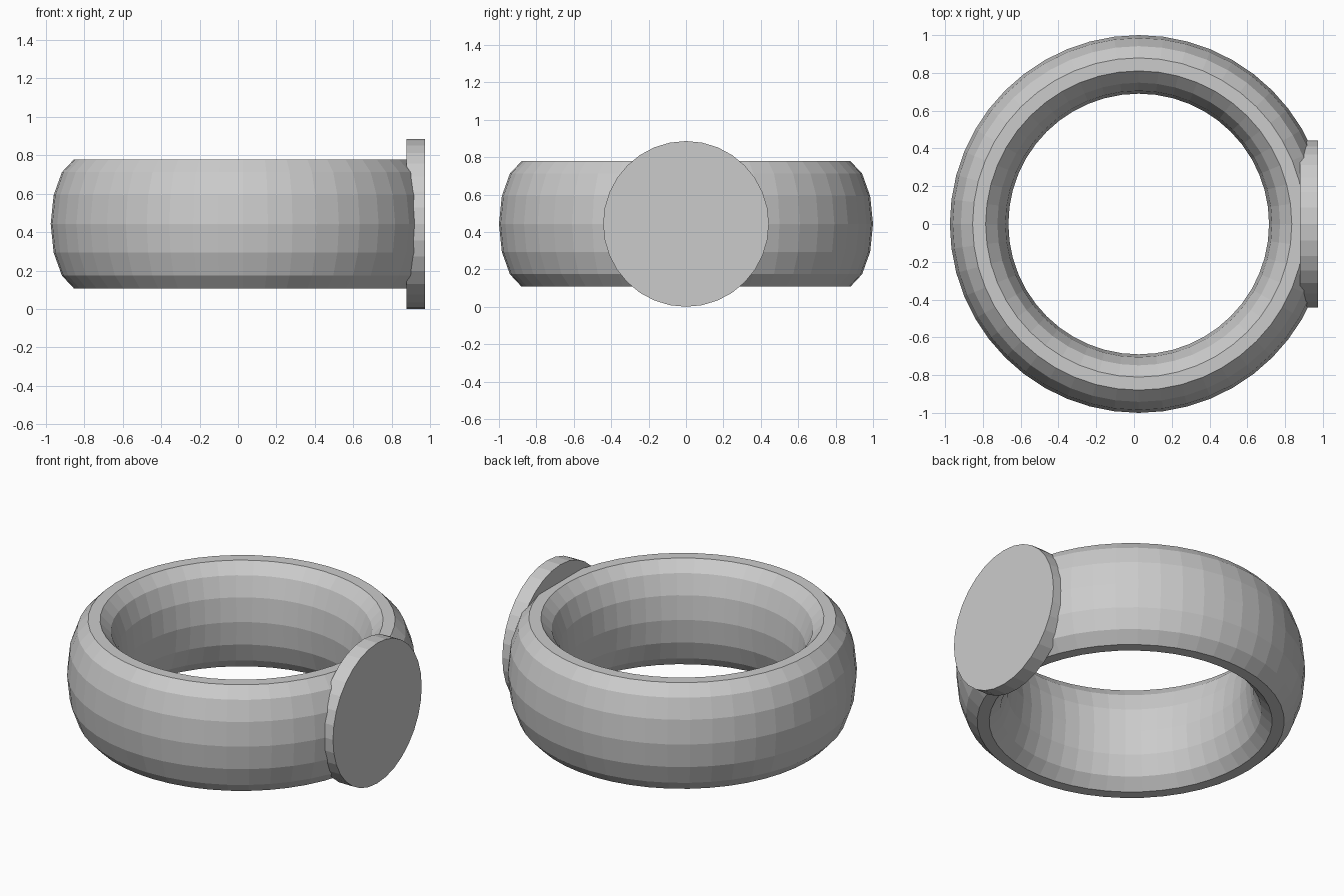
import bpy, bmesh
from math import radians

if "Cube" in bpy.data.objects:
    bpy.data.objects.remove(bpy.data.objects["Cube"])

MID_Z = 0.443          # shared height of band and face plate
BAND_X = 0.025

# Ring band: faceted torus stretched vertically
bpy.ops.mesh.primitive_torus_add(
    major_segments=48, minor_segments=14,
    major_radius=0.845, minor_radius=0.155,
    location=(BAND_X, 0, MID_Z))
band = bpy.context.object
band.name = "ring_band"
band.scale.z = 0.344 / 0.155
bpy.ops.object.transform_apply(location=True, rotation=True, scale=True)

# Flatten the band where the plate sits, so nothing pokes through the plate
bm = bmesh.new()
bm.from_mesh(band.data)
cut = bmesh.ops.bisect_plane(
    bm, geom=bm.verts[:] + bm.edges[:] + bm.faces[:],
    plane_co=(0.945, 0, 0), plane_no=(1, 0, 0), clear_outer=True)
rim = [e for e in cut["geom_cut"] if isinstance(e, bmesh.types.BMEdge)]
bmesh.ops.edgeloop_fill(bm, edges=rim)
bmesh.ops.recalc_face_normals(bm, faces=bm.faces[:])
bm.to_mesh(band.data)
bm.free()
band.data.shade_flat()

# Round face plate on the right side
bpy.ops.mesh.primitive_cylinder_add(
    vertices=32, radius=0.443, depth=0.096,
    location=(0.926, 0, MID_Z), rotation=(0, radians(90), 0))
plate = bpy.context.object
plate.name = "face_plate"
plate.data.shade_flat()
